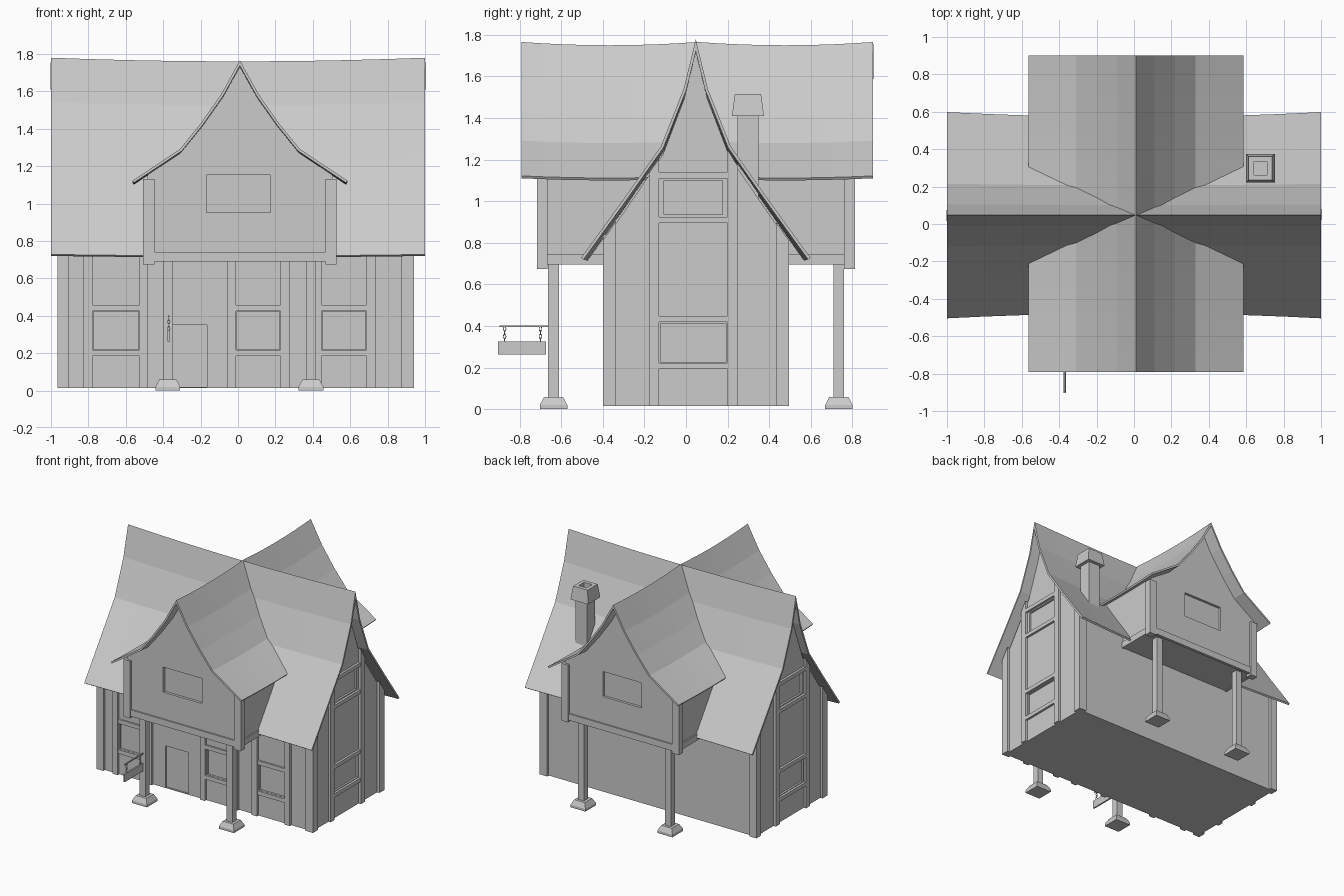
import bpy, bmesh, math
from mathutils import Matrix, Vector

cube = bpy.data.objects.get("Cube")
if cube:
    bpy.data.objects.remove(cube)

grey = bpy.data.materials.new("plain_grey")
grey.diffuse_color = (0.6, 0.6, 0.6, 1)
grey.use_nodes = True
grey.node_tree.nodes["Principled BSDF"].inputs["Base Color"].default_value = (0.6, 0.6, 0.6, 1)


def finish(name, bm, fix_normals=True):
    if fix_normals:
        bmesh.ops.recalc_face_normals(bm, faces=bm.faces)
    mesh = bpy.data.meshes.new(name)
    bm.to_mesh(mesh)
    bm.free()
    mesh.materials.append(grey)
    obj = bpy.data.objects.new(name, mesh)
    bpy.context.collection.objects.link(obj)
    return obj


def add_box(bm, x0, x1, y0, y1, z0, z1, taper=1.0):
    verts = bmesh.ops.create_cube(bm, size=1)["verts"]
    for v in verts:
        s = taper if v.co.z > 0 else 1
        v.co = Vector(((x0 + x1) / 2 + v.co.x * s * (x1 - x0),
                       (y0 + y1) / 2 + v.co.y * s * (y1 - y0),
                       z0 if v.co.z < 0 else z1))


def boxes(name, items):
    bm = bmesh.new()
    for item in items:
        add_box(bm, *item)
    return finish(name, bm)


def prism(name, outline, axis, a, b):
    """Extrude an outline of (across, z) points along x or y."""
    bm = bmesh.new()
    place = (lambda p, d: (d, p[0], p[1])) if axis == "x" else (lambda p, d: (p[0], d, p[1]))
    face = bm.faces.new([bm.verts.new(place(p, a)) for p in outline])
    moved = bmesh.ops.extrude_face_region(bm, geom=[face])["geom"]
    shift = Vector(place((0, 0), b - a))
    bmesh.ops.translate(bm, vec=shift, verts=[g for g in moved if isinstance(g, bmesh.types.BMVert)])
    return finish(name, bm)


def cut(obj, items):
    cutter = boxes("cutter", items)
    cutter.hide_render = True
    mod = obj.modifiers.new("recess", "BOOLEAN")
    mod.object = cutter
    mod.operation = "DIFFERENCE"
    mod.solver = "EXACT"
    bpy.context.view_layer.objects.active = obj
    bpy.ops.object.modifier_apply(modifier=mod.name)
    bpy.data.objects.remove(cutter)


def height(profile, off):
    off = abs(off)
    for (o0, z0), (o1, z1) in zip(profile, profile[1:]):
        if off <= o1:
            return z0 + (z1 - z0) * (off - o0) / (o1 - o0)
    return profile[-1][1]


def roof(name, profile, stations, place):
    """Thin curved roof sheet swept along its ridge."""
    line = [(-o, z) for o, z in reversed(profile)] + profile[1:]
    bm = bmesh.new()
    rows = [[bm.verts.new(place(s, o, z)) for o, z in line] for s in stations]
    for r0, r1 in zip(rows, rows[1:]):
        for i in range(len(line) - 1):
            bm.faces.new((r0[i], r1[i], r1[i + 1], r0[i + 1]))
    bm.normal_update()
    if sum(f.normal.z for f in bm.faces) < 0:
        bmesh.ops.reverse_faces(bm, faces=bm.faces)
    obj = finish(name, bm, False)
    solid = obj.modifiers.new("thickness", "SOLIDIFY")
    solid.thickness = 0.014
    solid.offset = -1
    solid.use_even_offset = True
    return obj


RIDGE_Y, RIDGE_X = 0.047, 0.01
MAIN = [(0, 1.76), (0.055, 1.525), (0.16, 1.25), (0.33, 1.0), (0.525, 0.72)]
CROSS = [(0, 1.75), (0.1, 1.57), (0.21, 1.415), (0.32, 1.28), (0.575, 1.112)]

# Roofs
roof("main_roof", MAIN, [i / 5 - 1 for i in range(11)],
     lambda x, o, z: (x, RIDGE_Y + o * (1 + 0.05 * x * x), z * (1 + 0.011 * x * x)))


def cross_point(y, o, z):
    t = abs(y - 0.055) / 0.845
    return (RIDGE_X + o, y, z * (1 + 0.009 * (2 * t - 1) ** 2))


roof("cross_roof", CROSS, [0.055 + 0.845 * (i / 8 - 1) for i in range(17)], cross_point)


def gable_outline(profile, centre, half, base, gap):
    offs = [half] + [o for o, _ in reversed(profile) if o < half]
    side = [(o, height(profile, o) - gap) for o in offs]
    return ([(centre - half, base)] + [(centre - o, z) for o, z in side]
            + [(centre + o, z) for o, z in reversed(side[:-1])] + [(centre + half, base)])


# House body with recessed windows and door
FRONT, BACK, LEFT, RIGHT, BASE = -0.38, 0.475, 0.92, -0.945, 0.015
body = prism("house_body", gable_outline(MAIN, RIDGE_Y, 0.4275, BASE, 0.03), "x", RIGHT, LEFT)
bays = [(-0.778, -0.527), (-0.012, 0.227), (0.447, 0.687)]
recesses = [(a + 0.006, b - 0.006, FRONT - 0.1, FRONT + 0.015, 0.219, 0.423) for a, b in bays]
recesses.append((-0.37, -0.167, FRONT - 0.1, FRONT + 0.012, 0.02, 0.35))
for x in (LEFT, RIGHT):
    d = 0.015 if x > 0 else -0.015
    lo, hi = sorted((x - d, x + 6 * d))
    recesses += [(lo, hi, -0.122, 0.192, 0.228, 0.412), (lo, hi, -0.105, 0.175, 0.935, 1.1)]
cut(body, recesses)

# Front studs and window rails
studs = [(-0.825, -0.778), (-0.527, -0.48), (-0.055, -0.012),
         (0.227, 0.275), (0.4, 0.447), (0.687, 0.735)]
boxes("front_studs", [(a, b, FRONT - 0.02, FRONT + 0.02, BASE, 0.84) for a, b in studs])
boxes("front_window_rails", [(a, b, FRONT - 0.015, FRONT + 0.01, z, z + 0.032)
                             for a, b in bays for z in (0.185, 0.425)])

# Corner posts and side studs, cut to the roof slope
for side, x0, x1 in (("left", 0.875, 0.94), ("right", -0.965, -0.905)):
    inner = (x0, x1)
    for i, (y0, y1) in enumerate([(-0.4, -0.337), (-0.178, -0.13), (0.2, 0.25), (0.433, 0.495)]):
        tops = [(y, height(MAIN, y - RIDGE_Y) - 0.02) for y in (y1, y0)]
        prism(f"{side}_post_{i + 1}", [(y0, BASE), (y1, BASE)] + tops, "x", *inner)
    wall = LEFT if side == "left" else RIGHT
    out = 0.018 if side == "left" else -0.018
    lo, hi = sorted((wall - out, wall + out))
    boxes(f"{side}_window_rails", [(lo, hi, -0.13, 0.2, z, z + 0.03)
                                   for z in (0.192, 0.418, 0.895, 1.11)])

# Overhanging upper storey
D_FRONT, D_BACK, HALF = -0.7, 0.796, 0.495
upper = prism("upper_storey", gable_outline(CROSS, RIDGE_X, HALF, 0.7, 0.012), "y", D_FRONT, D_BACK)
cut(upper, [(-0.168, 0.174, D_FRONT - 0.1, D_FRONT + 0.02, 0.953, 1.152),
            (-0.168, 0.174, D_BACK - 0.02, D_BACK + 0.1, 0.953, 1.152)])
boxes("upper_corner_posts", [(x, x + 0.06, y, y + 0.052, 0.675, 1.13)
                             for x in (-0.507, 0.467) for y in (-0.717, 0.761)])
boxes("upper_sills", [(-0.447, 0.467, y - 0.011, y + 0.011, 0.69, 0.742) for y in (D_FRONT, D_BACK)]
      + [(x - 0.01, x + 0.01, -0.665, 0.761, 0.695, 0.745)
         for x in (RIDGE_X - HALF, RIDGE_X + HALF)])

# Pillars on stepped footings
for name, y in (("front", -0.637), ("back", 0.735)):
    for side, x in (("right", -0.375), ("left", 0.39)):
        boxes(f"{name}_{side}_pillar", [(x - 0.025, x + 0.025, y - 0.026, y + 0.026, 0.05, 0.71)])
        r = 0.066
        boxes(f"{name}_{side}_footing", [(x - r, x + r, y - r, y + r, 0, 0.02),
                                         (x - r, x + r, y - r, y + r, 0.02, 0.058, 0.7)])

# Chimney with hollow cap
cx, cy = 0.676, 0.298
boxes("chimney_shaft", [(cx - 0.05, cx + 0.05, cy - 0.05, cy + 0.05, 0.85, 1.42)])
cap = boxes("chimney_cap", [(cx - 0.077, cx + 0.077, cy - 0.077, cy + 0.077, 1.41, 1.515, 0.82)])
cut(cap, [(cx - 0.035, cx + 0.035, cy - 0.035, cy + 0.035, 1.44, 1.6)])

# Hanging sign
sx = -0.37
boxes("sign_bracket", [(sx - 0.004, sx + 0.004, -0.898, -0.655, 0.394, 0.402)])
boxes("sign_board", [(sx - 0.006, sx + 0.006, -0.904, -0.674, 0.262, 0.325)])


def chain_link(name, y, z, turn):
    bpy.ops.mesh.primitive_torus_add(major_segments=10, minor_segments=5,
                                     major_radius=0.009, minor_radius=0.0025)
    link = bpy.context.object
    link.name = name
    link.data.transform(Matrix.Translation((sx, y, z)) @ Matrix.Rotation(turn, 4, "Z")
                        @ Matrix.Rotation(math.pi / 2, 4, "X") @ Matrix.Diagonal((0.7, 1.2, 1, 1)))
    link.data.materials.append(grey)


for end, y in (("outer", -0.872), ("inner", -0.7)):
    for i in range(4):
        chain_link(f"{end}_chain_link_{i + 1}", y, 0.332 + i * 0.018, (i % 2) * math.pi / 2)
